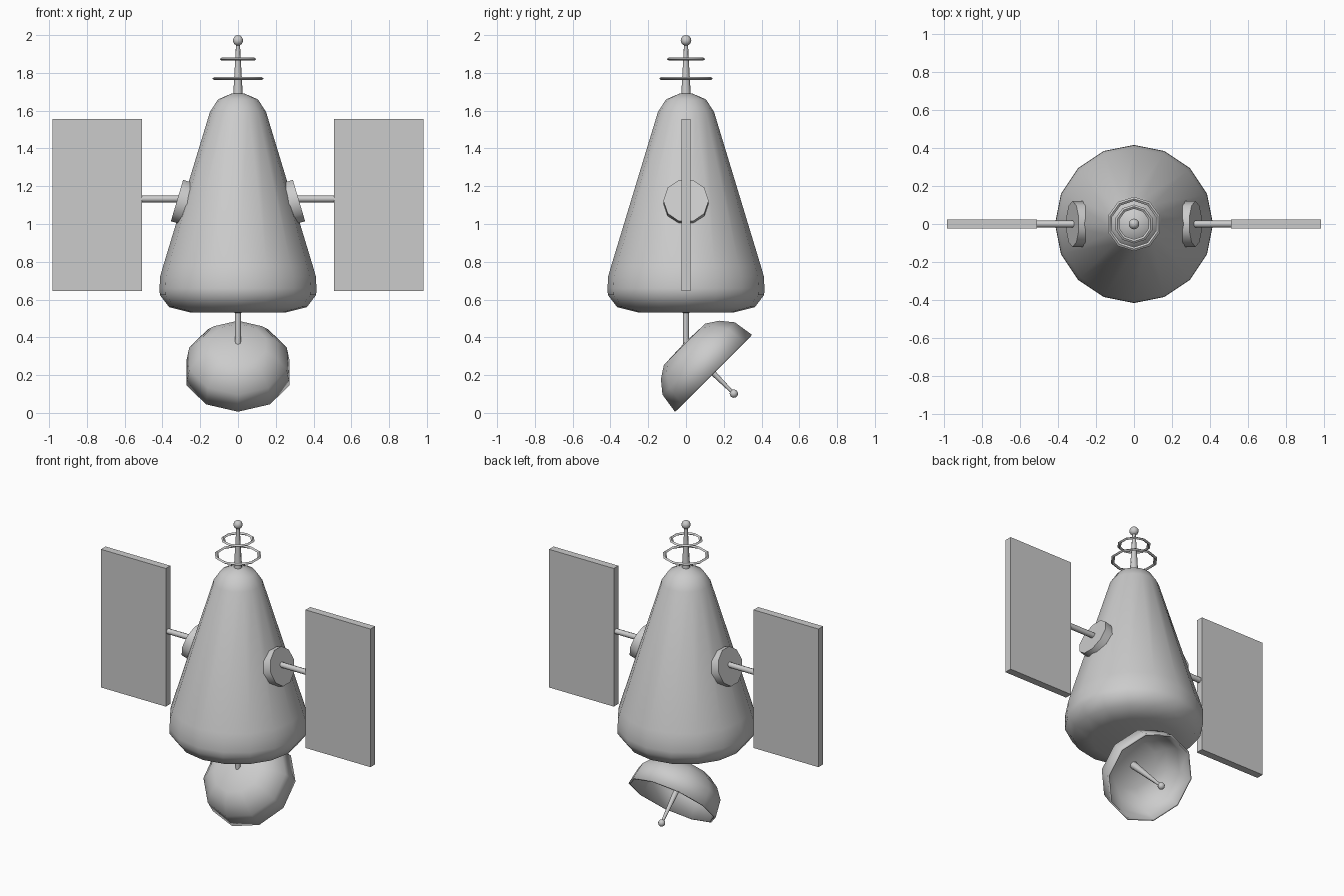
import bpy, bmesh, math
from mathutils import Vector, Matrix

if "Cube" in bpy.data.objects:
    bpy.data.objects.remove(bpy.data.objects["Cube"])


def frame(origin, zdir, xdir):
    # Local axes: z along the part's axis, x towards its first vertex
    z = Vector(zdir).normalized()
    x = Vector(xdir).normalized()
    y = z.cross(x)
    m = Matrix((x, y, z)).transposed().to_4x4()
    m.translation = Vector(origin)
    return m


def finish(name, bm, m, angle=50):
    bmesh.ops.recalc_face_normals(bm, faces=bm.faces)
    bm.transform(m)
    mesh = bpy.data.meshes.new(name)
    bm.to_mesh(mesh)
    bm.free()
    ob = bpy.data.objects.new(name, mesh)
    bpy.context.collection.objects.link(ob)
    bpy.ops.object.select_all(action='DESELECT')
    ob.select_set(True)
    bpy.context.view_layer.objects.active = ob
    bpy.ops.object.shade_smooth_by_angle(angle=math.radians(angle))
    return ob


def lathe(name, profile, sides, m, closed=False, angle=50):
    # Spin an (r, z) profile; r = 0 makes a pole
    bm = bmesh.new()
    rings = []
    for r, z in profile:
        if r == 0:
            rings.append([bm.verts.new((0, 0, z))] * sides)
        else:
            rings.append([bm.verts.new((r * math.cos(2 * math.pi * i / sides),
                                        r * math.sin(2 * math.pi * i / sides), z))
                          for i in range(sides)])
    pairs = list(zip(rings, rings[1:]))
    if closed:
        pairs.append((rings[-1], rings[0]))
    for a, b in pairs:
        for i in range(sides):
            j = (i + 1) % sides
            quad = list(dict.fromkeys((a[i], a[j], b[j], b[i])))
            bm.faces.new(quad)
    return finish(name, bm, m, angle)


def rod(name, r0, r1, length, sides, m):
    return lathe(name, [(0, 0), (r0, 0), (r1, length), (0, length)], sides, m)


def ball(name, radius, centre):
    bm = bmesh.new()
    bmesh.ops.create_uvsphere(bm, u_segments=10, v_segments=8, radius=radius)
    return finish(name, bm, Matrix.Translation(centre))


UP, X, Y = (0, 0, 1), (1, 0, 0), (0, 1, 0)

# Main hull
lathe("hull", [(0, .53), (.254, .532), (.365, .56), (.414, .625), (.415, .66),
               (.413, .72), (.397, .775), (.148, 1.595), (.105, 1.66), (.035, 1.69), (0, 1.692)],
      16, frame((0, 0, 0), UP, X))

# Antenna mast with tip and two flat rings
rod("antenna_mast", .026, .010, .29, 8, frame((0, 0, 1.67), UP, Y))
ball("antenna_tip", .028, (0, 0, 1.972))
for name, r, z in (("lower_ring", .143, 1.77), ("upper_ring", .102, 1.873)):
    w = .022
    lathe(name, [(r, 0), (r - w / 2, .008), (r - w, 0), (r - w / 2, -.008)], 10,
          frame((0, 0, z), UP, Y), closed=True, angle=30)

# Solar wings on both sides
for s, side in ((1, "right"), (-1, "left")):
    n = Vector((s * .959, 0, .284)).normalized()
    base = Vector((s * .323, 0, 1.124)) - n * .07
    rod(side + "_hub", .12, .12, .07, 10, frame(base, n, Y))
    rod(side + "_arm", .018, .018, .24, 8, frame((s * .28, 0, 1.133), (s, 0, 0), Y))
    bm = bmesh.new()
    bmesh.ops.create_cube(bm, size=1)
    bmesh.ops.scale(bm, vec=(.473, .048, .91), verts=bm.verts)
    finish(side + "_panel", bm, Matrix.Translation((s * .746, 0, 1.1)), 30)

# Dish below, facing back and down
rod("dish_strut", .016, .016, .2, 8, frame((0, 0, .36), UP, Y))
rim = Vector((0, .145, .21))
back = Vector((0, -1, 1)).normalized()
dish = lathe("dish", [(.288, 0), (.271, .11), (.218, .175), (.155, .216), (0, .222)], 10,
             frame(rim, back, (0, 1, 1)))
solid = dish.modifiers.new("thickness", 'SOLIDIFY')
solid.thickness = .012
solid.offset = -1
tip = rim - back * .153
rod("dish_feed", .024, .008, .36, 8, frame(rim + back * .21, -back, X))
ball("dish_feed_tip", .022, tip)
